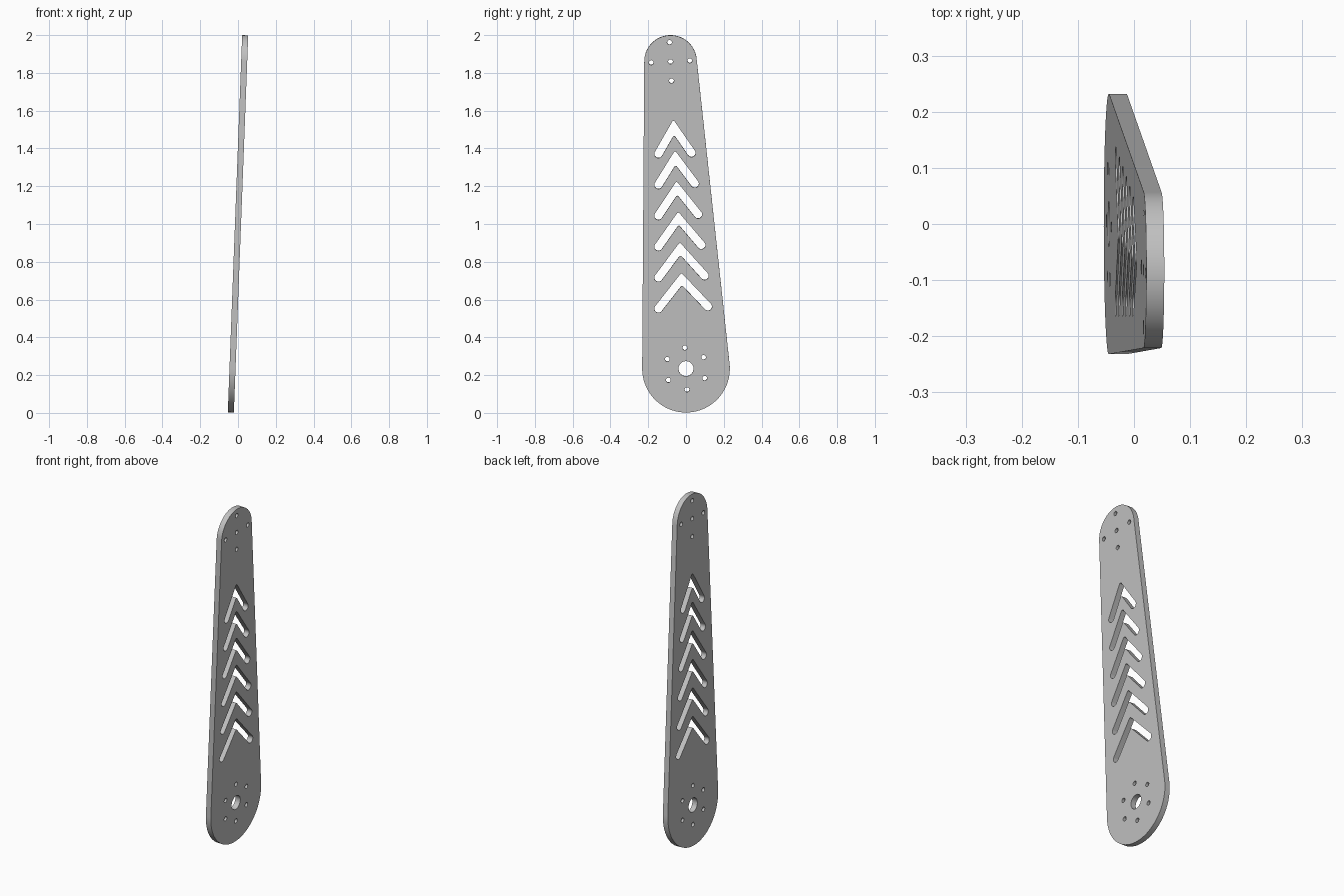
import bpy, bmesh, math
from mathutils import Vector, Matrix

cube = bpy.data.objects.get("Cube")
if cube:
    bpy.data.objects.remove(cube, do_unlink=True)

THICK = 0.032
TILT = math.asin(0.038)
SLOT_R, FILLET = 0.0215, 0.008
BASE, BASE_R = Vector((0, 0.234)), 0.232      # large round end (y, z)
TIP, TIP_R = Vector((-0.082, 1.861)), 0.139   # small round end
axis = (TIP - BASE).normalized()
side = Vector((axis.y, -axis.x))


def arc(centre, radius, start, end, steps):
    return [centre + radius * Vector((math.cos(t), math.sin(t)))
            for t in (start + (end - start) * i / steps for i in range(steps + 1))]


def circle(centre, radius, steps=24):
    return arc(centre, radius, 0, math.tau, steps)[:-1]


def outline():
    """Two round ends joined by their tangents."""
    phi = math.atan2(axis.y, axis.x)
    a = math.acos((BASE_R - TIP_R) / (TIP - BASE).length)
    return (arc(TIP, TIP_R, phi - a, phi + a, 40)
            + arc(BASE, BASE_R, phi + a, phi + math.tau - a, 48))


def chevron(left, apex, right):
    """Slot bent at the apex, with round ends and eased corners."""
    u, v = (apex - left).normalized(), (apex - right).normalized()
    m = (u + v).normalized()
    s = math.sqrt(1 - u.dot(m) ** 2)
    na, nb = Vector((-u.y, u.x)), Vector((-v.y, v.x))

    def cap(c, n, d):
        return [c + SLOT_R * (math.cos(t) * n - math.sin(t) * d)
                for t in (math.pi * i / 12 for i in range(13))]

    def corner(c, n0, n1):
        hub = c - m * FILLET / s
        return [hub + FILLET * n0.lerp(n1, i / 8).normalized() for i in range(9)]

    reach = m * SLOT_R / s
    return (cap(left, na, u) + corner(apex - reach, na, -nb)
            + cap(right, nb, v) + corner(apex + reach, -nb, na))


# Outline and every opening
loops = [outline(), circle(BASE, 0.04, 40)]
for i in range(6):
    a = math.tau * i / 6
    loops.append(circle(BASE + 0.111 * (math.cos(a) * axis + math.sin(a) * side), 0.0125))
for along, across in ((0, 0), (1, 0), (-1, 0), (0, 1), (0, -1)):
    loops.append(circle(TIP + 0.102 * (along * axis + across * side), 0.0125))
for i in range(6):
    f = i / 5
    loops.append(chevron(
        Vector((-0.146, 1.372)).lerp(Vector((-0.146, 0.552)), f),
        Vector((-0.065, 1.513)).lerp(Vector((-0.023, 0.709)), f),
        Vector((0.029, 1.377)).lerp(Vector((0.116, 0.563)), f)))

# Fill the flat shape, then give it thickness
bm = bmesh.new()
for loop in loops:
    verts = [bm.verts.new((-THICK / 2, p.x, p.y - 1)) for p in loop]
    for a, b in zip(verts, verts[1:] + verts[:1]):
        bm.edges.new((a, b))
bmesh.ops.triangle_fill(bm, use_beauty=True, edges=bm.edges[:], normal=(1, 0, 0))
result = bmesh.ops.extrude_face_region(bm, geom=bm.faces[:], use_keep_orig=True)
bmesh.ops.translate(bm, vec=(THICK, 0, 0),
                    verts=[g for g in result["geom"] if isinstance(g, bmesh.types.BMVert)])
bmesh.ops.recalc_face_normals(bm, faces=bm.faces[:])

# Lean the plate towards +x
bm.transform(Matrix.Translation((0, 0, 1)) @ Matrix.Rotation(TILT, 4, 'Y'))
mesh = bpy.data.meshes.new("slotted_plate")
bm.to_mesh(mesh)
bm.free()
plate = bpy.data.objects.new("slotted_plate", mesh)
bpy.context.collection.objects.link(plate)

grey = bpy.data.materials.new("light_grey")
grey.use_nodes = True
colour = (0.53, 0.53, 0.53, 1)
grey.diffuse_color = colour
grey.node_tree.nodes["Principled BSDF"].inputs["Base Color"].default_value = colour
mesh.materials.append(grey)

bpy.ops.object.select_all(action='DESELECT')
plate.select_set(True)
bpy.context.view_layer.objects.active = plate
bpy.ops.object.shade_smooth_by_angle(angle=math.radians(30))
